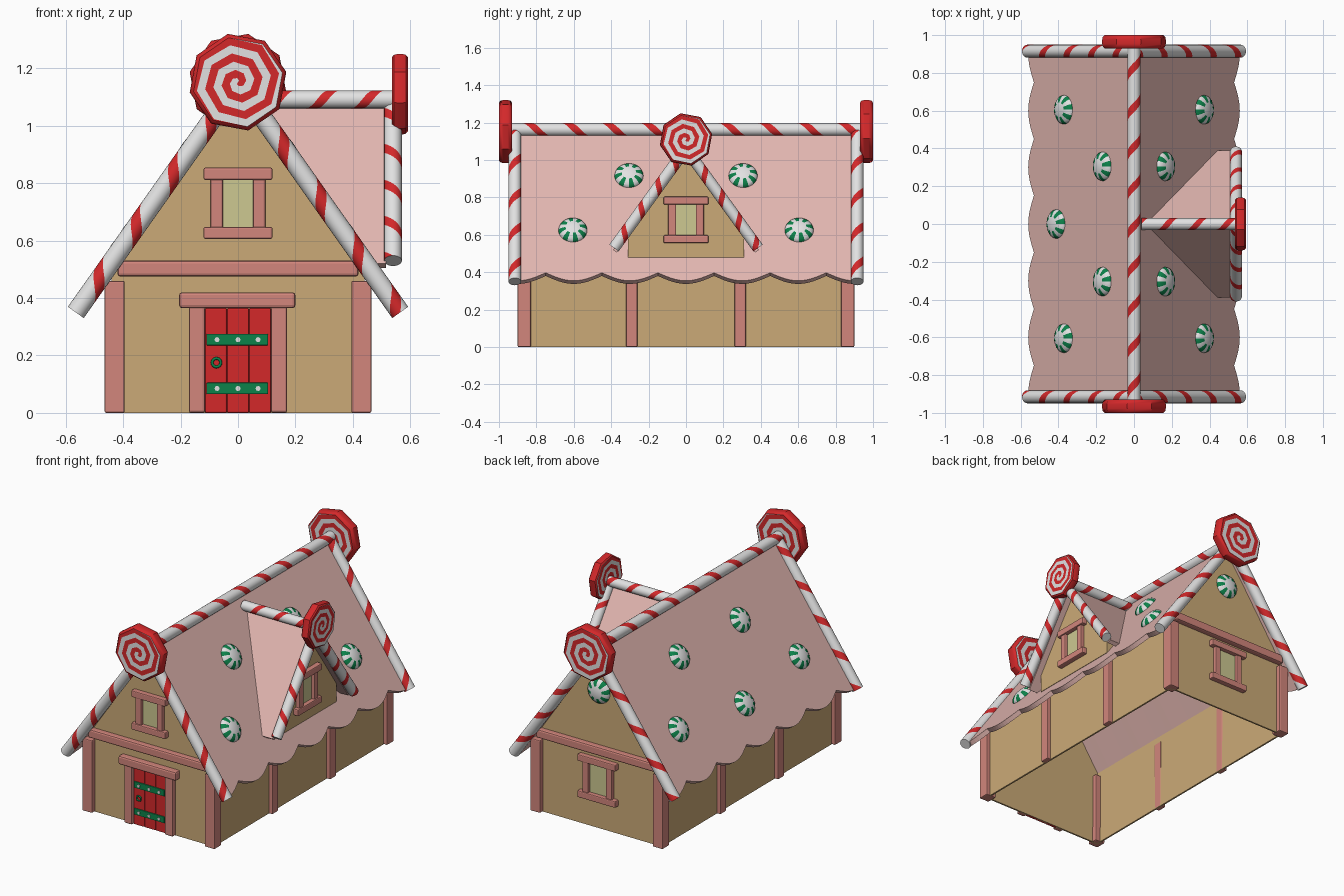
import bpy, bmesh, math
from mathutils import Vector as V, Matrix

if "Cube" in bpy.data.objects:
    bpy.data.objects.remove(bpy.data.objects["Cube"])


def srgb(r, g, b):
    return [((c / 255 + 0.055) / 1.055) ** 2.4 for c in (r, g, b)] + [1]


def material(name, *rgb):
    m = bpy.data.materials.new(name)
    m.diffuse_color = srgb(*rgb)
    m.use_nodes = True
    m.node_tree.nodes["Principled BSDF"].inputs["Base Color"].default_value = m.diffuse_color
    return m


TAN = material("gingerbread tan", 203, 170, 119)
TRIM = material("trim pink", 210, 134, 124)
ROOF = material("icing pink", 226, 182, 176)
RED = material("candy red", 212, 40, 42)
WHITE = material("sugar white", 226, 226, 226)
GREEN = material("mint green", 12, 130, 74)
PANE = material("window yellow", 205, 200, 145)


def build(name, faces, mats, smooth=None, bevel=0, shell=0, fix=True):
    """Mesh object from (points, material index) faces; equal points are merged."""
    verts, ids, polys, idx = [], {}, [], []
    for pts, mi in faces:
        poly = []
        for p in pts:
            key = tuple(round(c, 5) for c in p)
            if key not in ids:
                ids[key] = len(verts)
                verts.append(key)
            if ids[key] not in poly:
                poly.append(ids[key])
        if len(poly) > 2:
            polys.append(poly)
            idx.append(mi)
    me = bpy.data.meshes.new(name)
    me.from_pydata(verts, [], polys)
    for m in mats:
        me.materials.append(m)
    for p, i in zip(me.polygons, idx):
        p.material_index = i
    if fix:
        bm = bmesh.new()
        bm.from_mesh(me)
        bmesh.ops.recalc_face_normals(bm, faces=bm.faces)
        bm.to_mesh(me)
        bm.free()
    if smooth:
        me.shade_smooth()
        me.set_sharp_from_angle(angle=math.radians(smooth))
    ob = bpy.data.objects.new(name, me)
    bpy.context.collection.objects.link(ob)
    if bevel:
        mod = ob.modifiers.new("bevel", 'BEVEL')
        mod.width, mod.segments = bevel, 2
    if shell:
        mod = ob.modifiers.new("shell", 'SOLIDIFY')
        mod.thickness, mod.offset = shell, -1
    return ob


def frame(o, x, y):
    x, y = V(x).normalized(), V(y).normalized()
    return Matrix.Translation(o) @ Matrix((x, y, x.cross(y))).transposed().to_4x4()


def prism(name, outline, f, z0, z1, mat, **kw):
    lo, hi = ([f @ V((x, y, z)) for x, y in outline] for z in (z0, z1))
    n = len(outline)
    faces = [(lo, 0), (hi, 0)]
    faces += [([lo[i], lo[(i + 1) % n], hi[(i + 1) % n], hi[i]], 0) for i in range(n)]
    return build(name, faces, [mat], **kw)


def box(name, f, x0, x1, y0, y1, z0, z1, mat, bevel=0.006):
    return prism(name, [(x0, y0), (x1, y0), (x1, y1), (x0, y1)], f, z0, z1, mat, bevel=bevel)


def cane(name, a, b, r, pitch, hand, n=20):
    """Striped rod: the grid is sheared into a helix so stripes follow faces."""
    a, b = V(a), V(b)
    L, q = (b - a).length, (b - a).to_track_quat('Z', 'Y')
    cuts = [k * pitch + o for k in range(-2, int(L / pitch) + 4) for o in (0, 0.05 * pitch / 0.2)]

    def pt(t, j):
        ang = 2 * math.pi * j / n
        t = min(max(t + hand * pitch * j / n, 0), L)
        return a + q @ V((r * math.cos(ang), r * math.sin(ang), t))
    faces = [([pt(s, j), pt(s, j + 1), pt(e, j + 1), pt(e, j)], i % 2)
             for i, (s, e) in enumerate(zip(cuts, cuts[1:])) for j in range(n)]
    faces += [([pt(t, j) for j in range(n)], 1) for t in (-9, 9)]
    build(name, faces, [RED, WHITE], smooth=40)


def lollipop(name, f, R, h, n=8):
    """Octagonal disc, red rounded rim, spiral bands on both faces."""
    p, rim = R * 0.34, R * 0.92

    def pt(r, j, z):
        ang = 2 * math.pi * j / n + math.radians(12)
        return f @ V((r * math.cos(ang), r * math.sin(ang), z))
    prof = [(rim, -h), (R * 0.98, -h * 0.75), (R, -h * 0.35), (R, h * 0.35), (R * 0.98, h * 0.75), (rim, h)]
    faces = [([pt(r0, j, z0), pt(r0, j + 1, z0), pt(r1, j + 1, z1), pt(r1, j, z1)], 0)
             for (r0, z0), (r1, z1) in zip(prof, prof[1:]) for j in range(n)]
    for z in (-h, h):
        def sp(k, j):
            return pt(min(max(k * p / 2 + p * j / n, 0), rim), j, z)
        faces += [([sp(k, j), sp(k, j + 1), sp(k + 1, j + 1), sp(k + 1, j)], k % 2)
                  for k in range(-2, 7) for j in range(n)]
    build(name, faces, [RED, WHITE], smooth=35)


def mint(name, f, R=0.077, h=0.036, n=32):
    """Domed sweet with green wedges toward the rim."""
    def pt(s, j):
        ang = 2 * math.pi * j / n
        return f @ V((R * s * math.cos(ang), R * s * math.sin(ang), h * math.sqrt(1 - s * s)))
    rings = [0, 0.25, 0.5, 0.7, 0.87, 0.97, 1]
    faces = [([pt(s, j), pt(s, j + 1), pt(e, j + 1), pt(e, j)], int(s >= 0.5 and j % 4 < 2))
             for s, e in zip(rings, rings[1:]) for j in range(n)]
    faces.append(([pt(1, j) for j in range(n)], 0))
    build(name, faces, [WHITE, GREEN], smooth=50)


def window(name, f, k=1.0):
    box(name + "_pane", f, -.06 * k, .06 * k, -.09 * k, .09 * k, -.01, .005, PANE, 0)
    for s in (-1, 1):
        box(name + "_rail", f, -.12 * k, .12 * k, s * .103 * k - .021, s * .103 * k + .021, -.01, .032, TRIM)
        box(name + "_side", f, s * .074 * k - .021, s * .074 * k + .021, -.09 * k, .09 * k, -.01, .024, TRIM)


X, Y, Z = (1, 0, 0), (0, 1, 0), (0, 0, 1)
front = frame((0, -.87, 0), X, Z)
back = frame((0, .87, 0), (-1, 0, 0), Z)
world = Matrix.Identity(4)
SLOPE, RIDGE = 1.42, 1.15

# walls: open-bottomed shell with gable ends
gable = [(-.44, 0), (.44, 0), (.44, .49), (0, 1.115), (-.44, .49)]
walls = [([V((x, -.87, z)) for x, z in gable], 0), ([V((-x, .87, z)) for x, z in gable], 0)]
for s in (1, -1):
    walls.append(([V((s * .44, -s * .87, 0)), V((s * .44, s * .87, 0)),
                   V((s * .44, s * .87, .49)), V((s * .44, -s * .87, .49))], 0))
build("walls", walls, [TAN], shell=.015, fix=False)

# main roof with scalloped eaves
ys = [-.9 + 1.8 * i / 72 for i in range(73)]


def eave(s, y):
    x = .53 + .03 * math.sin(math.pi * (((y + .75) / .3 + 1e-6) % 1))
    return V((s * x, y, RIDGE - SLOPE * x))


roof = []
for y0, y1 in zip(ys, ys[1:]):
    r0, r1 = V((0, y0, RIDGE)), V((0, y1, RIDGE))
    roof.append(([r0, eave(1, y0), eave(1, y1), r1], 0))
    roof.append(([r0, r1, eave(-1, y1), eave(-1, y0)], 0))
build("main_roof", roof, [ROOF], shell=.03, fix=False)

# dormer walls and roof
side = frame((.475, 0, 0), Y, Z)
prism("dormer_wall", [(-.31, .48), (.31, .48), (.31, .6), (0, 1.03), (-.31, .6)], side, -.17, 0, TAN)
tip, peak = V((.06, 0, 1.06)), V((.515, 0, 1.06))
d = []
for s in (1, -1):
    pts = [tip, peak, V((.515, s * .39, .52)), V((.44, s * .39, .52))]
    d.append((pts if s > 0 else pts[::-1], 0))
build("dormer_roof", d, [ROOF], shell=.025, fix=False)

# posts
for sx in (-1, 1):
    for sy in (-1, 1):
        f = Matrix.Translation((sx * .43, sy * .865, 0))
        box("corner_post", f, -.035, .035, -.035, .035, 0, .46, TRIM)
        f = Matrix.Translation((sx * .447, sy * .29, 0))
        box("side_post", f, -.018, .018, -.03, .03, 0, .45, TRIM)

# cross beams and windows
for f, name in ((front, "front"), (back, "back")):
    box(name + "_beam", f, -.42, .42, .475, .53, -.01, .035, TRIM, .01)
window("front_window", front @ Matrix.Translation((0, .73, 0)))
window("back_window", back @ Matrix.Translation((0, .31, 0)), 1.12)
window("dormer_window", side @ Matrix.Translation((0, .68, 0)))

# door with frame, straps, studs and ring
box("door_lintel", front, -.205, .2, .365, .42, -.01, .04, TRIM, .01)
for s in (-1, 1):
    box("door_jamb", front, s * .143 - .028, s * .143 + .028, 0, .37, -.01, .03, TRIM, .008)
for i in (-1, 0, 1):
    box("door_plank", front, i * .077 - .038, i * .077 + .038, 0, .365, -.01, .012, RED, .004)
for z in (.085, .255):
    box("door_strap", front, -.11, .105, z - .02, z + .02, 0, .019, GREEN, .003)
    for x in (-.073, 0, .07):
        mint_f = front @ Matrix.Translation((x, z, .018))
        prism("strap_stud", [(.009 * math.cos(a * math.pi / 4), .009 * math.sin(a * math.pi / 4))
                             for a in range(8)], mint_f, 0, .006, WHITE)
bpy.ops.mesh.primitive_torus_add(major_radius=.015, minor_radius=.005, major_segments=16, minor_segments=8,
                                 location=(-.075, -.887, .175), rotation=(math.pi / 2, 0, 0))
ring = bpy.context.object
ring.name = "door_ring"
ring.data.materials.append(GREEN)
ring.data.shade_smooth()

# candy cane ridge, gable edges and lollipops
cane("ridge_cane", (0, -.93, 1.163), (0, .93, 1.163), .034, .21, 1)
for sy in (-1, 1):
    for sx in (-1, 1):
        cane("gable_cane", (sx * .565, sy * .915, .35), (0, sy * .915, 1.15), .034, .225, sx)
    lollipop("gable_lollipop", frame((0, sy * .965, 1.152), (-sy, 0, 0), Z), .172, .035)
    cane("dormer_cane", (.54, sy * .385, .53), (.54, 0, 1.06), .031, .155, sy)
cane("dormer_ridge_cane", (.04, 0, 1.092), (.55, 0, 1.092), .031, .157, -1)
lollipop("dormer_lollipop", frame((.564, 0, 1.11), Y, Z), .143, .028)

# mint sweets on roof and back gable
spots = [(.37, -.605), (.37, .605), (.165, -.305), (.165, .305)]
spots += [(-x, y) for x, y in spots] + [(-.41, 0)]
for x, y in spots:
    s = 1 if x > 0 else -1
    mint("roof_mint", frame((x, y, RIDGE - SLOPE * abs(x)), (0, s, 0), (-s, 0, SLOPE)))
mint("gable_mint", back @ Matrix.Translation((0, .87, 0)))
